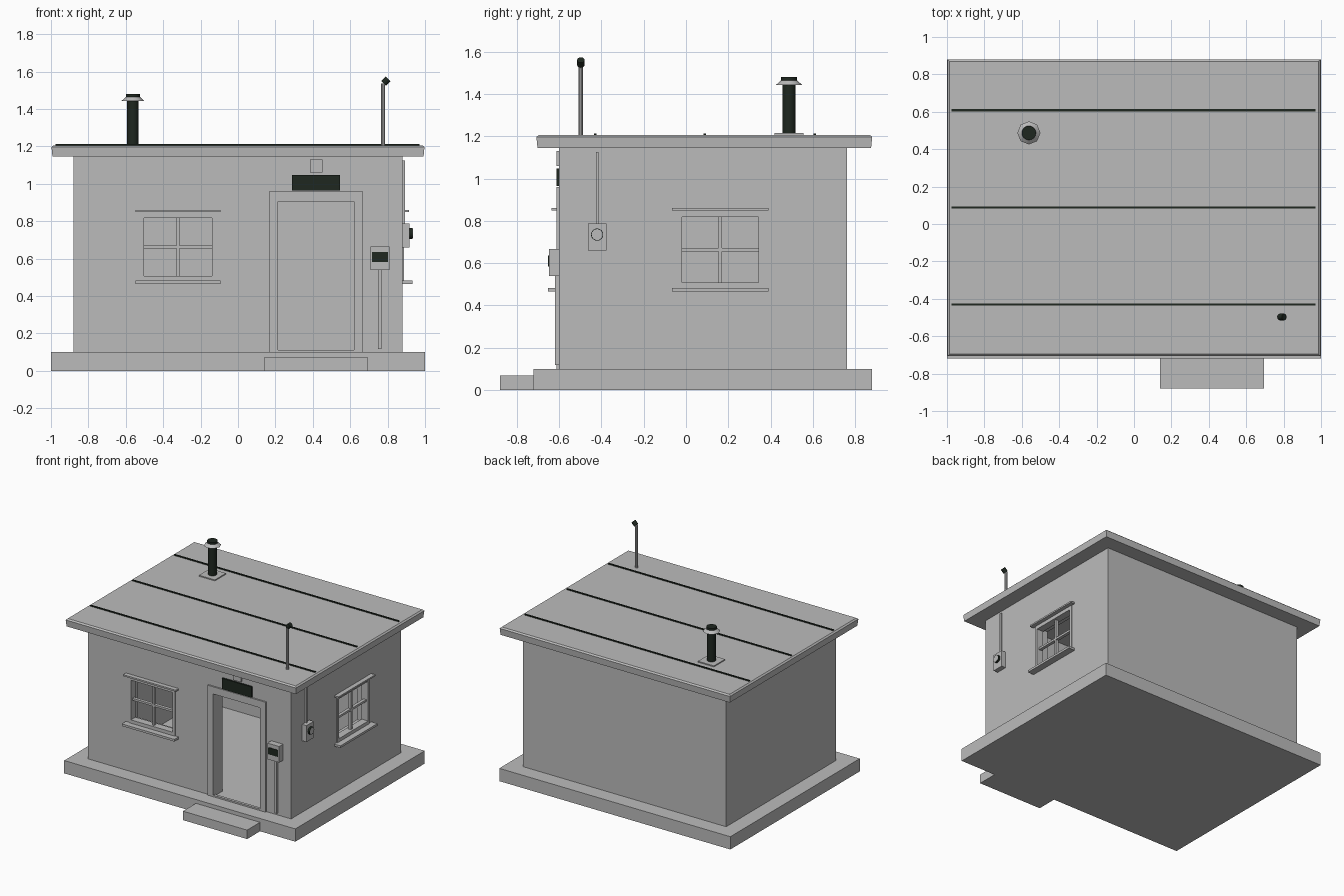
import bpy, bmesh, math
from mathutils import Matrix, Vector

if "Cube" in bpy.data.objects:
    bpy.data.objects.remove(bpy.data.objects["Cube"])


def mat(name, rgb):
    m = bpy.data.materials.new(name)
    m.diffuse_color = (*rgb, 1)
    m.use_nodes = True
    m.node_tree.nodes["Principled BSDF"].inputs["Base Color"].default_value = m.diffuse_color
    return m


GREY = mat("light_grey", (0.5, 0.5, 0.5))
DARK = mat("dark_green_black", (0.013, 0.02, 0.014))


def finish(name, bm, m):
    me = bpy.data.meshes.new(name)
    bmesh.ops.recalc_face_normals(bm, faces=bm.faces)
    bm.to_mesh(me)
    bm.free()
    me.materials.append(m)
    ob = bpy.data.objects.new(name, me)
    bpy.context.collection.objects.link(ob)
    return ob


def add_box(bm, x0, x1, y0, y1, z0, z1):
    c = Vector(((x0 + x1) / 2, (y0 + y1) / 2, (z0 + z1) / 2))
    mtx = Matrix.Translation(c) @ Matrix.Diagonal((x1 - x0, y1 - y0, z1 - z0, 1))
    return bmesh.ops.create_cube(bm, size=1, matrix=mtx)["verts"]


def boxes(name, m, *dims):
    bm = bmesh.new()
    for d in dims:
        add_box(bm, *d)
    return finish(name, bm, m)


def cyl(name, m, loc, r1, r2, depth, seg=16, rot=None):
    bm = bmesh.new()
    mtx = Matrix.Translation(loc) @ (rot or Matrix.Identity(4))
    bmesh.ops.create_cone(bm, cap_ends=True, segments=seg, radius1=r1, radius2=r2,
                          depth=depth, matrix=mtx)
    ob = finish(name, bm, m)
    bpy.context.view_layer.objects.active = ob
    ob.select_set(True)
    bpy.ops.object.shade_smooth_by_angle(angle=math.radians(35))
    ob.select_set(False)
    return ob


def cut(ob, dims):
    c = boxes("cutter", GREY, dims)
    c.hide_render = True
    mod = ob.modifiers.new("cut", "BOOLEAN")
    mod.operation, mod.solver, mod.object = "DIFFERENCE", "EXACT", c
    bpy.context.view_layer.objects.active = ob
    bpy.ops.object.modifier_apply(modifier=mod.name)
    bpy.data.objects.remove(c, do_unlink=True)


# foundation slab and doorstep
boxes("foundation", GREY, (-1, 1, -0.72, 0.88, 0, 0.1))
boxes("doorstep", GREY, (0.14, 0.695, -0.88, -0.72, 0, 0.07))

# hollow walls with a doorway and two open windows
walls = boxes("walls", GREY, (-0.88, 0.88, -0.6, 0.76, 0.1, 1.147))
cut(walls, (-0.78, 0.78, -0.5, 0.66, 0.0, 1.3))
cut(walls, (0.21, 0.625, -0.7, -0.4, 0.0, 0.905))
cut(walls, (-0.515, -0.127, -0.7, -0.4, 0.485, 0.84))
cut(walls, (0.7, 1.0, -0.032, 0.356, 0.485, 0.84))

# roof slab: flared fascia with a chamfered top edge
bm = bmesh.new()
rings = []
for inset, z in ((0.008, 1.145), (0.003, 1.196), (0.014, 1.206)):
    x, y0, y1 = 1 - inset, -0.71 + inset, 0.883 - inset
    rings.append([bm.verts.new(p) for p in
                  ((-x, y0, z), (x, y0, z), (x, y1, z), (-x, y1, z))])
for a, b in zip(rings, rings[1:]):
    for i in range(4):
        j = (i + 1) % 4
        bm.faces.new((a[i], a[j], b[j], b[i]))
bm.faces.new(rings[0])
bm.faces.new(rings[-1])
finish("roof", bm, GREY)

# dark roof seams
boxes("roof_seams", DARK,
      *[(-0.975, 0.97, y - 0.006, y + 0.006, 1.2, 1.213) for y in (-0.43, 0.088, 0.608)])


# window: u runs along the wall, d is distance out of the wall
def window(name, place):
    f = 0.018
    parts = [
        (-0.199, -0.199 + f, -0.05, 0.007, 0.482, 0.846),
        (0.199 - f, 0.199, -0.05, 0.007, 0.482, 0.846),
        (-0.199 + f, 0.199 - f, -0.05, 0.007, 0.482, 0.508),
        (-0.199 + f, 0.199 - f, -0.05, 0.007, 0.818, 0.846),
        (-0.008, 0.008, -0.035, -0.01, 0.508, 0.818),      # glazing bars
        (-0.181, -0.008, -0.035, -0.01, 0.655, 0.671),
        (0.008, 0.181, -0.035, -0.01, 0.655, 0.671),
        (-0.228, 0.228, 0, 0.035, 0.848, 0.86),            # hood
        (-0.228, 0.228, 0, 0.053, 0.465, 0.482),           # sill
    ]
    boxes(name, GREY, *[place(*p) for p in parts])


window("front_window", lambda u0, u1, d0, d1, z0, z1:
       (-0.321 + u0, -0.321 + u1, -0.6 - d1, -0.6 - d0, z0, z1))
window("side_window", lambda u0, u1, d0, d1, z0, z1:
       (0.88 + d0, 0.88 + d1, 0.162 + u0, 0.162 + u1, z0, z1))

# door frame around the open doorway
boxes("door_frame", GREY,
      (0.165, 0.214, -0.612, -0.5, 0.1, 0.96),
      (0.62, 0.668, -0.612, -0.5, 0.1, 0.96),
      (0.214, 0.62, -0.612, -0.5, 0.904, 0.96),
      (0.214, 0.62, -0.612, -0.59, 0.1, 0.112))

# plate and small lamp above the door
boxes("door_plate", DARK, (0.289, 0.546, -0.613, -0.6, 0.964, 1.048))
boxes("door_lamp", GREY, (0.385, 0.453, -0.612, -0.6, 1.06, 1.13))

# front meter box with dark display and conduit
boxes("meter_box", GREY, (0.708, 0.81, -0.648, -0.6, 0.54, 0.666))
boxes("meter_display", DARK, (0.717, 0.802, -0.652, -0.646, 0.583, 0.636))
boxes("meter_conduit", GREY, (0.748, 0.768, -0.618, -0.6, 0.118, 0.54))

# side switch box with dial and conduit
boxes("switch_box", GREY, (0.88, 0.918, -0.464, -0.375, 0.66, 0.788))
boxes("switch_conduit", GREY, (0.88, 0.893, -0.426, -0.414, 0.788, 1.125))
side = Matrix.Rotation(math.pi / 2, 4, "Y")
cyl("switch_dial", DARK, (0.925, -0.42, 0.735), 0.029, 0.029, 0.018, 16, side)
cyl("switch_dial_face", GREY, (0.934, -0.42, 0.735), 0.026, 0.026, 0.002, 16, side)

# chimney
cx, cy = -0.562, 0.487
boxes("chimney_flashing", GREY, (cx - 0.069, cx + 0.069, cy - 0.069, cy + 0.069, 1.204, 1.214))
cyl("chimney_pipe", DARK, (cx, cy, 1.333), 0.031, 0.031, 0.256, 16)
cyl("chimney_collar", GREY, (cx, cy, 1.453), 0.062, 0.038, 0.022, 8)
cyl("chimney_cap", DARK, (cx, cy, 1.471), 0.038, 0.038, 0.016, 16)

# roof mast with tilted sensor head
cyl("mast", GREY, (0.776, -0.497, 1.37), 0.011, 0.011, 0.335, 10)
cyl("sensor_head", DARK, (0.791, -0.497, 1.548), 0.018, 0.018, 0.034, 12,
    Matrix.Rotation(math.radians(45), 4, "Y"))
